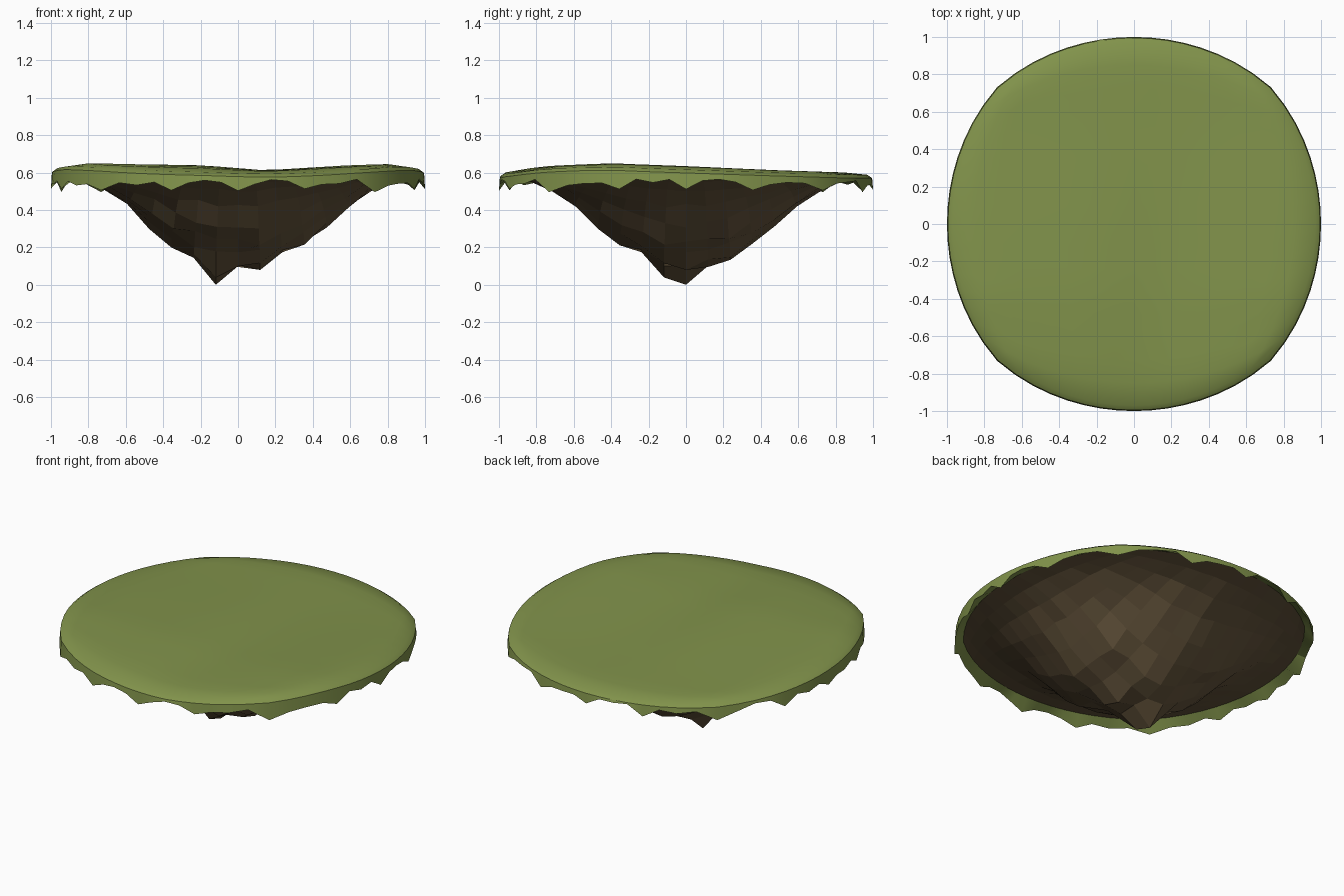
import bpy, math, random

if "Cube" in bpy.data.objects:
    bpy.data.objects.remove(bpy.data.objects["Cube"])

N = 16                      # grid cells across the island
random.seed(11)


def material(name, color):
    m = bpy.data.materials.new(name)
    m.diffuse_color = (*color, 1)
    m.use_nodes = True
    m.node_tree.nodes["Principled BSDF"].inputs["Base Color"].default_value = m.diffuse_color
    return m


def lerp(points, t):
    """Piecewise linear profile lookup."""
    if t <= points[0][0]:
        return points[0][1]
    for (a, p), (b, q) in zip(points, points[1:]):
        if t <= b:
            return p + (q - p) * (t - a) / (b - a)
    return points[-1][1]


def disc(i, j):
    """Square grid cell corner rounded into a disc, slightly full at the diagonals."""
    u, v = 2 * i / N - 1, 2 * j / N - 1
    k = 1 + 0.035 * (u * v) ** 2
    return u * math.sqrt(1 - v * v / 2) * k, v * math.sqrt(1 - u * u / 2) * k


def grid_faces(flip=False):
    faces = []
    for j in range(N):
        for i in range(N):
            a = j * (N + 1) + i
            f = (a, a + 1, a + N + 2, a + N + 1)
            faces.append(f[::-1] if flip else f)
    return faces


def make(name, verts, faces, mat):
    me = bpy.data.meshes.new(name)
    me.from_pydata(verts, [], faces)
    me.materials.append(mat)
    ob = bpy.data.objects.new(name, me)
    bpy.context.collection.objects.link(ob)
    return ob


WAVE_X = [(-1, .045), (-.8, .05), (-.2, .04), (.15, .012), (.6, .04), (.85, .046), (1, .04)]
WAVE_Y = [(-1, .35), (-.75, .75), (-.4, 1), (0, .7), (.5, .25), (.9, 0)]


def ground(x, y):
    return 0.6 + lerp(WAVE_X, x) * lerp(WAVE_Y, y)


# Grass cap: rolling top, rounded rim, ragged hanging skirt and inner lip
cells = [(i, j) for j in range(N + 1) for i in range(N + 1)]
verts = []
for i, j in cells:
    x, y = disc(i, j)
    edge = max(abs(2 * i / N - 1), abs(2 * j / N - 1))
    verts.append((x * .97, y * .97, ground(x, y) - (0.012 if edge > .99 else 0)))
faces = grid_faces()
border = ([(i, 0) for i in range(N)] + [(N, j) for j in range(N)] +
          [(i, N) for i in range(N, 0, -1)] + [(0, j) for j in range(N, 0, -1)])
M = len(border)
prev = [j * (N + 1) + i for i, j in border]
drops = [random.uniform(.07, .09) if k % 4 == 0 else random.uniform(.02, .055) for k in range(M)]
for ring in range(3):
    cur = []
    for k, (i, j) in enumerate(border):
        x, y = disc(i, j)
        rim = ground(x, y) - .03
        scale, z = [(.995, rim), (1, .585 - drops[k]), (.95, .575)][ring]
        cur.append(len(verts))
        verts.append((x * scale, y * scale, z))
    for k in range(M):
        n = (k + 1) % M
        faces.append((prev[k], cur[k], cur[n], prev[n]))
    prev = cur
grass = make("grass_cap", verts, faces, material("grass", (.22, .29, .07)))
bpy.context.view_layer.objects.active = grass
grass.select_set(True)
bpy.ops.object.shade_smooth_by_angle(angle=math.radians(30))

# Rock underside: faceted inverted mound with one low tip
ROCK = [(0, .11), (.12, .085), (.24, .145), (.36, .215), (.47, .295), (.6, .42),
        (.72, .505), (.83, .55), (.95, .575)]
verts = []
for i, j in cells:
    x, y = (c * .95 for c in disc(i, j))
    r = math.hypot(x, y)
    rough = .035 * max(0, min(1, (.9 - r) / .5))
    z = lerp(ROCK, r) + random.uniform(-.4, 1) * rough
    if (i, j) == (N // 2 - 1, N // 2):
        z = 0.0
    elif (i, j) == (N // 2 - 1, N // 2 - 1):
        z = .04
    verts.append((x, y, z))
make("rock_underside", verts, grid_faces(True), material("rock", (.13, .09, .045)))
